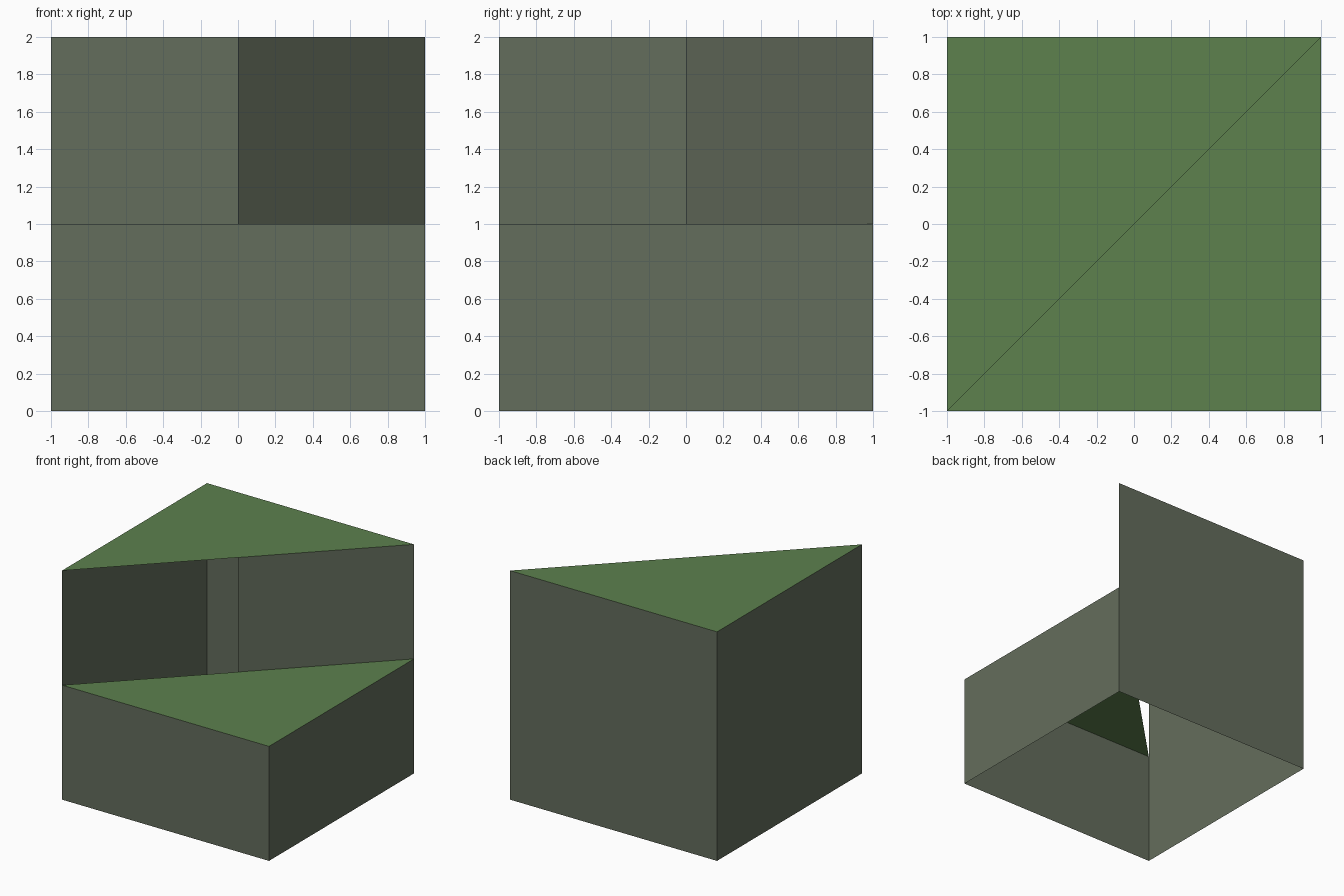
import bpy
import bmesh

cube = bpy.data.objects.get("Cube")
if cube:
    bpy.data.objects.remove(cube, do_unlink=True)


def material(name, color):
    mat = bpy.data.materials.new(name)
    mat.use_nodes = True
    mat.diffuse_color = (*color, 1)
    mat.node_tree.nodes["Principled BSDF"].inputs["Base Color"].default_value = (*color, 1)
    return mat


grey = material("grey green wall", (0.127, 0.153, 0.107))
green = material("grass green top", (0.109, 0.22, 0.076))


def finish(name, bm, mat):
    mesh = bpy.data.meshes.new(name)
    bm.to_mesh(mesh)
    bm.free()
    mesh.materials.append(mat)
    bpy.context.collection.objects.link(bpy.data.objects.new(name, mesh))


def wall(name, path, bottom, top):
    """Upright sheet along a plan path; it faces to the right of the path."""
    bm = bmesh.new()
    low = [bm.verts.new((x, y, bottom)) for x, y in path]
    high = [bm.verts.new((x, y, top)) for x, y in path]
    for i in range(len(path) - 1):
        bm.faces.new((low[i], low[i + 1], high[i + 1], high[i]))
    finish(name, bm, grey)


def deck(name, corners, height):
    """Flat sheet facing up."""
    bm = bmesh.new()
    bm.faces.new([bm.verts.new((x, y, height)) for x, y in corners])
    finish(name, bm, green)


# Plan corners of the block
front_right, front_left = (-1, -1), (1, -1)
back_right, back_left = (-1, 1), (1, 1)
low_path = [front_right, front_left, back_left]
high_path = [back_left, back_right, front_right]

# Low half: two outer walls and a triangular deck
wall("low_walls", low_path, 0, 1)
deck("low_deck", low_path, 1)

# High half: two full-height outer walls and a triangular roof
wall("high_walls", high_path, 0, 2)
deck("high_roof", high_path, 2)

# Partition closing one half of the diagonal step, the other half stays open
wall("diagonal_partition", [(0, 0), back_left], 1, 2)
